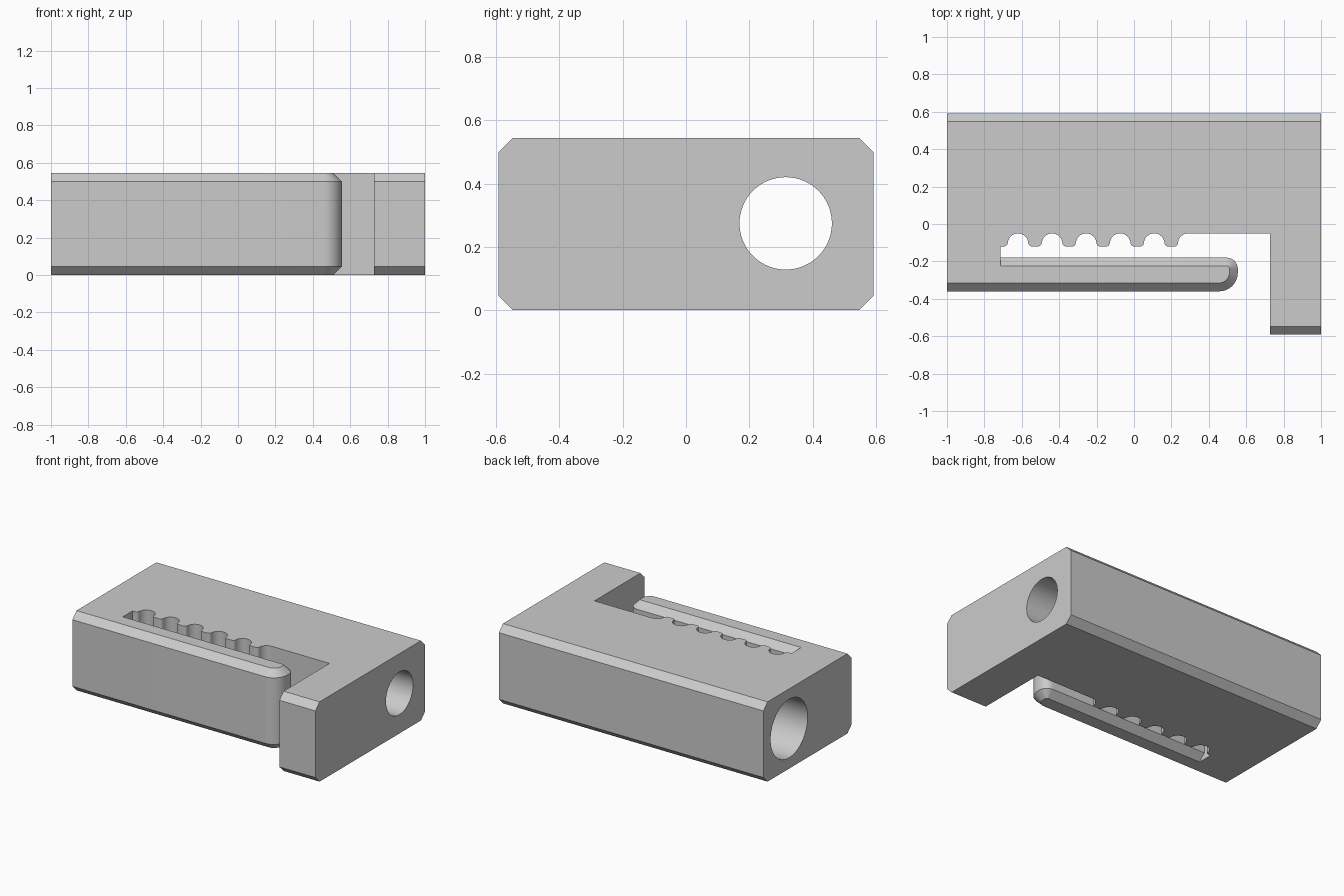
import bpy
import bmesh
from math import cos, sin, radians

HEIGHT, CHAMFER = 0.545, 0.045
FRONT, BACK = -0.592, 0.592
SLOT_TOP, SLOT_LEFT, TOOTH_Y = -0.05, -0.713, -0.12

cube = bpy.data.objects.get("Cube")
if cube:
    bpy.data.objects.remove(cube, do_unlink=True)

grey = bpy.data.materials.new("plain grey")
grey.use_nodes = True
colour = (0.6, 0.6, 0.6, 1)
grey.diffuse_color = colour
grey.node_tree.nodes["Principled BSDF"].inputs["Base Color"].default_value = colour

# Outline seen from above: each entry is (full point, chamfered point)
outline = []


def point(x, y, dy=0.0):
    outline.append(((x, y), (x, y + dy)))


def arc(cx, cy, r, start, end, steps=8, inset=0.0):
    for i in range(steps + 1):
        a = radians(start + (end - start) * i / steps)
        c, s = cos(a), sin(a)
        outline.append(((cx + r * c, cy + r * s),
                        (cx + (r - inset) * c, cy + (r - inset) * s)))


# Spring arm with its rounded tip
point(-1, -0.36, CHAMFER)
arc(0.455, -0.26, 0.1, -90, 0, 10, CHAMFER)
arc(0.495, -0.24, 0.06, 0, 90, 10, CHAMFER)
point(SLOT_LEFT, -0.18, -CHAMFER)
point(SLOT_LEFT, TOOTH_Y)

# Row of scallops between rounded teeth
r, fillet, pitch = 0.055, 0.02, 0.182
for i in range(6):
    cx = -0.62 + pitch * i
    last = i == 5
    arc(cx - r - fillet, TOOTH_Y + fillet, fillet, -90, 0, 5)
    arc(cx, SLOT_TOP - r, r, 180, 90 if last else 0, 8 if last else 16)
    if not last:
        arc(cx + r + fillet, TOOTH_Y + fillet, fillet, 180, 270, 5)

# Slot mouth, end leg and back
point(0.727, SLOT_TOP)
point(0.727, FRONT, CHAMFER)
point(1, FRONT, CHAMFER)
point(1, BACK, -CHAMFER)
point(-1, BACK, -CHAMFER)

# Loft the outline through four levels
bm = bmesh.new()
levels = ((0, 1), (CHAMFER, 0), (HEIGHT - CHAMFER, 0), (HEIGHT, 1))
rings = [[bm.verts.new((*p[k], z)) for p in outline] for z, k in levels]
n = len(outline)
for low, high in zip(rings, rings[1:]):
    for i in range(n):
        j = (i + 1) % n
        bm.faces.new((low[i], low[j], high[j], high[i]))
bm.faces.new(rings[0][::-1])
bm.faces.new(rings[-1])
bmesh.ops.remove_doubles(bm, verts=bm.verts, dist=0.0001)
bmesh.ops.recalc_face_normals(bm, faces=bm.faces)
mesh = bpy.data.meshes.new("clip_body")
bm.to_mesh(mesh)
bm.free()
mesh.materials.append(grey)
body = bpy.data.objects.new("clip_body", mesh)
bpy.context.collection.objects.link(body)


# Stepped lengthwise bore: wide from one end, narrow through the leg end
def bore(radius, x0, x1):
    bpy.ops.mesh.primitive_cylinder_add(
        vertices=64, radius=radius, depth=x1 - x0,
        location=((x0 + x1) / 2, 0.315, HEIGHT / 2 + 0.002),
        rotation=(0, radians(90), 0))
    cutter = bpy.context.object
    cutter.name = "bore_cutter"
    cutter.hide_render = True
    cutter.data.materials.append(grey)
    bpy.ops.object.select_all(action='DESELECT')
    body.select_set(True)
    bpy.context.view_layer.objects.active = body
    mod = body.modifiers.new("bore", 'BOOLEAN')
    mod.operation = 'DIFFERENCE'
    mod.solver = 'EXACT'
    mod.object = cutter
    bpy.ops.object.modifier_apply(modifier=mod.name)
    bpy.data.objects.remove(cutter, do_unlink=True)


bore(0.2, -1.2, 0.727)
bore(0.146, 0.5, 1.2)

bpy.ops.object.shade_smooth_by_angle(angle=radians(30))
